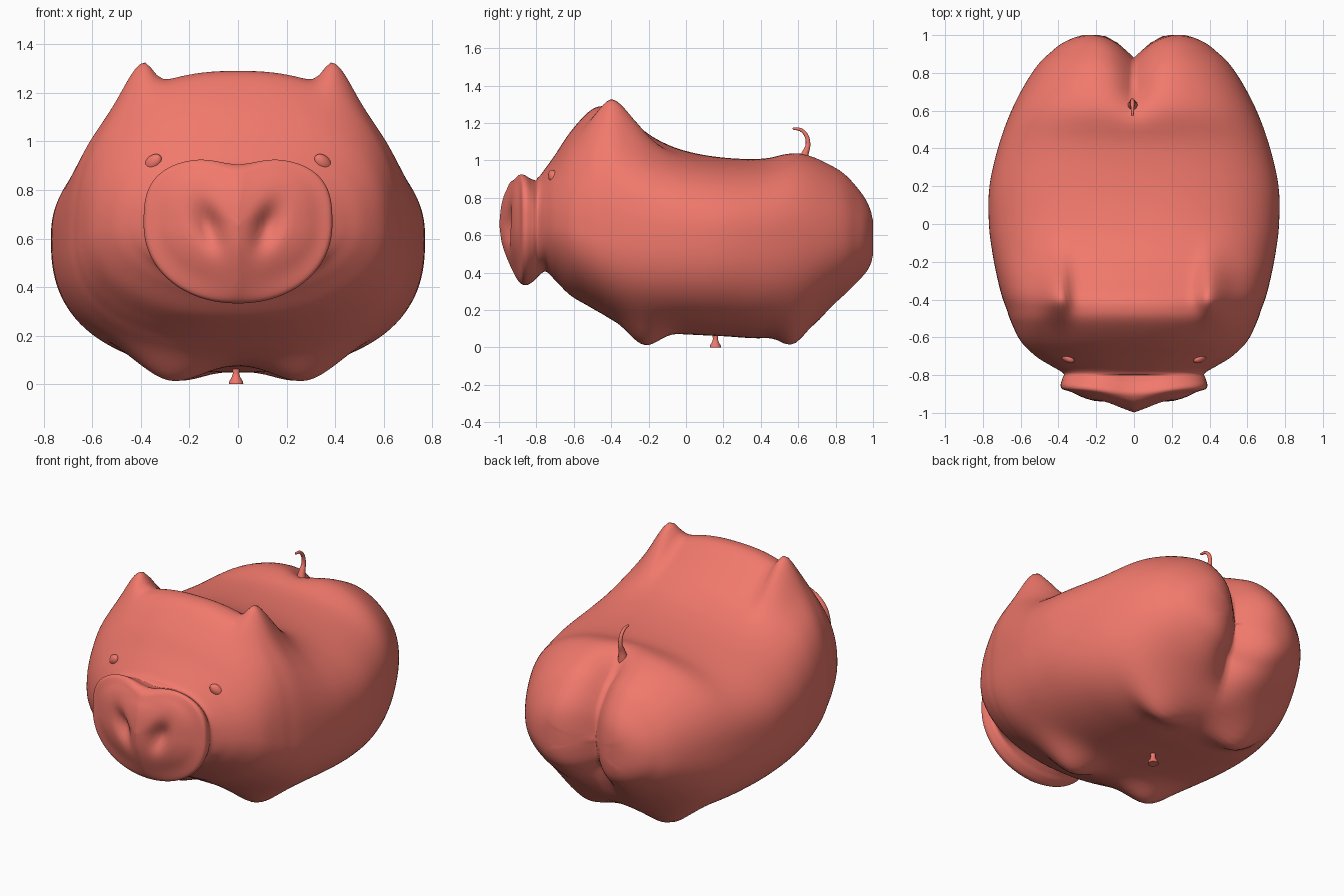
import bpy, bmesh
from math import sin, cos, pi, exp, radians
from mathutils import Vector

if "Cube" in bpy.data.objects:
    bpy.data.objects.remove(bpy.data.objects["Cube"])

skin = bpy.data.materials.new("skin")
skin.diffuse_color = (0.88, 0.19, 0.15, 1)
skin.use_nodes = True
skin.node_tree.nodes["Principled BSDF"].inputs["Base Color"].default_value = skin.diffuse_color


def sgnpow(v, p):
    return (1 if v >= 0 else -1) * abs(v) ** p


def step(a, b, v):
    t = min(1, max(0, (v - a) / (b - a)))
    return t * t * (3 - 2 * t)


def bump(u, su, v, sv):
    return exp(-(u / su) ** 2 - (v / sv) ** 2)


def spline(rows, sub):
    """Catmull-Rom through rows of numbers."""
    out = []
    for i in range(len(rows) - 1):
        quad = [rows[max(0, i - 1)], rows[i], rows[i + 1], rows[min(len(rows) - 1, i + 2)]]
        for k in range(sub):
            t = k / sub
            out.append([0.5 * (2 * b + (c - a) * t + (2 * a - 5 * b + 4 * c - d) * t * t
                               + (3 * b - a - 3 * c + d) * t ** 3) for a, b, c, d in zip(*quad)])
    return out + [list(rows[-1])]


def make(name, rings):
    """Skin a list of equal rings of points into a smooth closed object."""
    bm = bmesh.new()
    vs = [[bm.verts.new(p) for p in r] for r in rings]
    n = len(rings[0])
    for a, b in zip(vs, vs[1:]):
        for j in range(n):
            bm.faces.new((a[j], a[(j + 1) % n], b[(j + 1) % n], b[j]))
    bmesh.ops.remove_doubles(bm, verts=bm.verts, dist=0.0003)
    bmesh.ops.recalc_face_normals(bm, faces=bm.faces)
    for f in bm.faces:
        f.smooth = True
    me = bpy.data.meshes.new(name)
    bm.to_mesh(me)
    bm.free()
    me.materials.append(skin)
    ob = bpy.data.objects.new(name, me)
    bpy.context.collection.objects.link(ob)
    return ob


# Body sections from snout tip to rump: y, top, bottom, half width
sections = [
    (-0.998, 0.66, 0.66, 0.00),
    (-0.985, 0.77, 0.56, 0.13),
    (-0.95, 0.87, 0.46, 0.28),
    (-0.90, 0.92, 0.36, 0.36),
    (-0.86, 0.935, 0.333, 0.388),
    (-0.82, 0.91, 0.35, 0.38),
    (-0.79, 0.91, 0.38, 0.375),
    (-0.75, 0.96, 0.405, 0.44),
    (-0.70, 1.03, 0.36, 0.52),
    (-0.62, 1.15, 0.28, 0.60),
    (-0.52, 1.26, 0.22, 0.65),
    (-0.45, 1.29, 0.18, 0.675),
    (-0.38, 1.275, 0.14, 0.70),
    (-0.28, 1.20, 0.10, 0.725),
    (-0.15, 1.11, 0.08, 0.75),
    (0.00, 1.05, 0.07, 0.768),
    (0.20, 1.015, 0.06, 0.765),
    (0.42, 1.01, 0.05, 0.715),
    (0.62, 1.05, 0.085, 0.64),
    (0.80, 0.99, 0.22, 0.54),
    (0.90, 0.89, 0.32, 0.45),
    (0.97, 0.76, 0.42, 0.32),
    (1.00, 0.58, 0.58, 0.00),
]


def sculpt(x, y, z):
    ax = abs(x)
    # Snout: ridge down the middle, notched top, slanted nostrils
    if y < -0.8:
        face = step(-0.86, -0.94, y)
        across, along = (ax - 0.12) * 0.93 - (z - 0.65) * 0.36, (z - 0.65) * 0.93 + (ax - 0.12) * 0.36
        rim = step(-0.80, -0.86, y) * step(-0.97, -0.90, y) * step(0.72, 0.88, z)
        if z > 0.66:
            z -= 0.03 * exp(-(x / 0.11) ** 2) * step(0.8, 0.92, z)
        y += face * (0.042 * (1 - exp(-ax / 0.15)) + 0.055 * bump(across, 0.045, along, 0.09))
        y -= 0.03 * rim * exp(-(x / 0.18) ** 2)
    # Ears
    if z > 0.75:
        sx = 0.058 if ax < 0.395 else 0.10
        z += 0.122 * bump(ax - 0.395, sx, y + 0.39, 0.10 if y < -0.39 else 0.18) * step(0.75, 0.95, z)
    # Stubby legs
    if z < 0.5:
        low = step(0.5, 0.2, z)
        z -= low * 0.092 * bump(ax - 0.28, 0.17, y + 0.22, 0.11)
        z -= low * 0.075 * bump(ax - 0.28, 0.17, y - 0.57, 0.09)
    # Rounded rump halves with a cleft between them
    y += 0.03 * step(0.75, 1.0, y) * exp(-((ax - 0.21) / 0.15) ** 2)
    k = 0.27 * exp(-(ax / 0.095) ** 1.25) * step(0.5, 0.8, y) * step(0.12, 0.35, z)
    y -= (y - 0.55) * k
    z -= (z - 0.58) * k
    return Vector((x, min(y, 1.0), max(z, 0.012)))


SIDES = 160
rings = []
for y, top, bot, w in spline(sections, 6):
    # Height of the widest point, and roundness above and below it
    zc = 0.66 - 0.06 * step(-0.75, -0.4, y) - 0.02 * step(0.4, 0.8, y)
    up = 3 - 0.8 * step(-0.84, -0.76, y) + 0.2 * step(-0.7, -0.5, y) - 0.2 * step(0.4, 0.85, y)
    low = 2.1 + 0.4 * step(-0.75, -0.3, y) - 0.3 * step(0.4, 0.85, y)
    ring = []
    for j in range(SIDES):
        a = 2 * pi * j / SIDES
        n, h = (up, top - zc) if sin(a) >= 0 else (low, zc - bot)
        ring.append(sculpt(w * sgnpow(cos(a), 2 / n), y, zc + h * sgnpow(sin(a), 2 / n)))
    rings.append(ring)
make("body", rings)


# Eyes
def circle(r, z, n=20):
    return [Vector((r * cos(2 * pi * j / n), r * sin(2 * pi * j / n), z)) for j in range(n)]


for side, label in ((-1, "left"), (1, "right")):
    eye = make("eye_" + label, [circle(sin(pi * i / 10), -cos(pi * i / 10)) for i in range(11)])
    eye.scale = (0.045, 0.025, 0.03)
    eye.rotation_euler = (0, radians(side * 40), radians(side * 30))
    eye.location = (side * 0.35, -0.708, 0.912)

# Curled tail: y, z, radius along the centre line
tail = spline([(0.62, 0.96, 0.035), (0.635, 1.03, 0.02), (0.652, 1.08, 0.013), (0.645, 1.13, 0.011),
               (0.615, 1.163, 0.009), (0.575, 1.17, 0.006), (0.572, 1.17, 0.0)], 5)
rings = []
for i, (y, z, r) in enumerate(tail):
    a, b = tail[max(0, i - 1)], tail[min(len(tail) - 1, i + 1)]
    d = Vector((0, b[0] - a[0], b[1] - a[1])).normalized()
    side = Vector((1, 0, 0))
    up = side.cross(d)
    rings.append([Vector((-0.008, y, z)) + max(r, 0) * (side * cos(2 * pi * j / 12) + up * sin(2 * pi * j / 12))
                  for j in range(12)])
make("tail", rings)

# Small plug under the belly
plug = make("belly_plug", [circle(r, z) for r, z in
                           ((0, 0), (0.03, 0), (0.029, 0.01), (0.017, 0.03), (0.013, 0.045), (0.016, 0.07), (0, 0.07))])
plug.location = (-0.008, 0.157, 0)
bpy.context.view_layer.objects.active = plug
plug.select_set(True)
bpy.ops.object.shade_smooth_by_angle(angle=radians(40))
